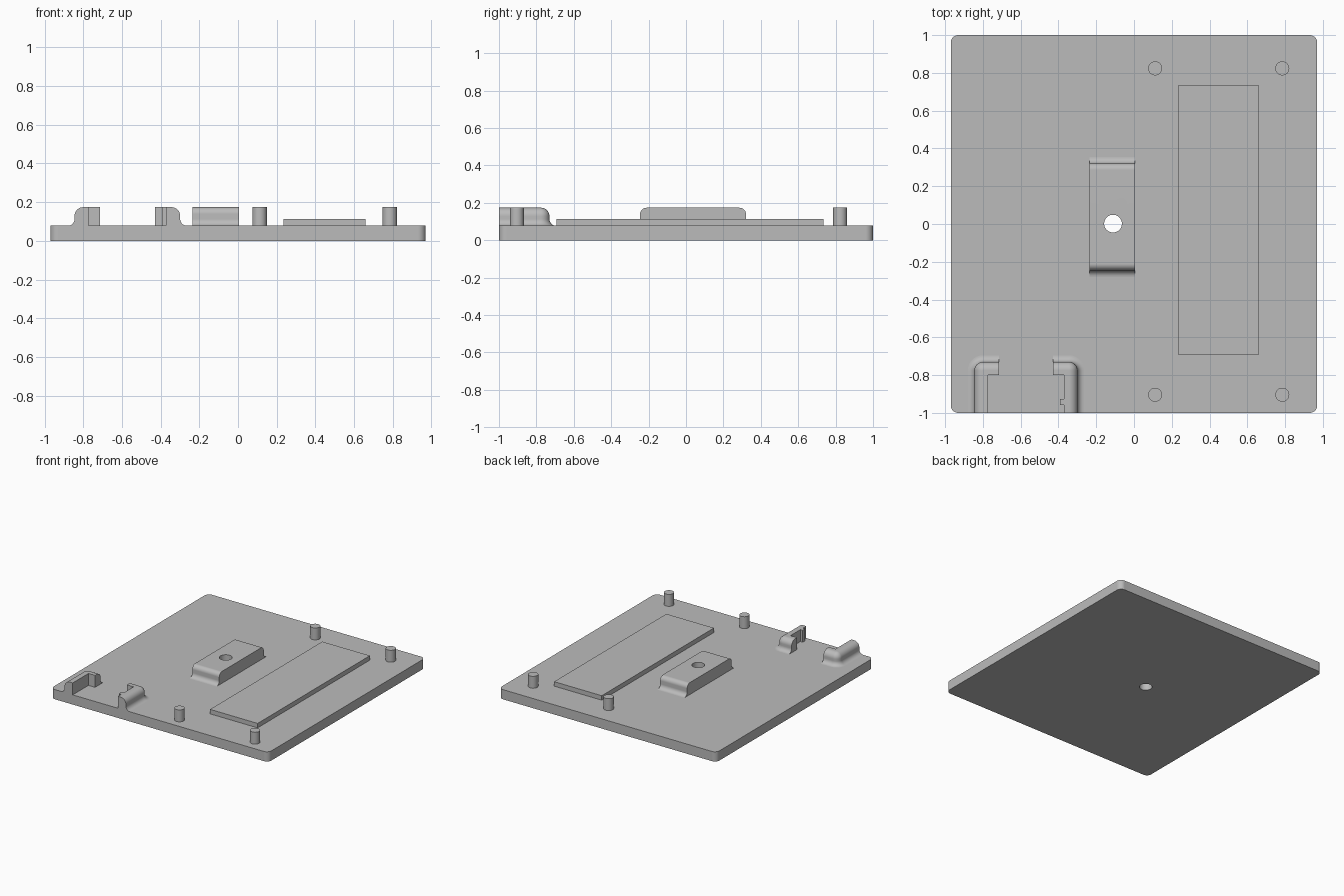
import bpy, bmesh
from math import sin, cos, pi, radians

cube = bpy.data.objects.get("Cube")
if cube:
    bpy.data.objects.remove(cube, do_unlink=True)

# Single plain grey
grey = bpy.data.materials.new("plain_grey")
grey.use_nodes = True
grey.diffuse_color = (0.5, 0.5, 0.5, 1)
grey.node_tree.nodes["Principled BSDF"].inputs["Base Color"].default_value = (0.5, 0.5, 0.5, 1)

DECK = 0.078    # top of the base plate
TOP = 0.174     # top of the raised parts
PAD = 0.114
STEPS = 8


def loft(name, rings):
    """Skin a stack of equal-length rings of 3D points and cap both ends."""
    bm = bmesh.new()
    loops = [[bm.verts.new(p) for p in ring] for ring in rings]
    n = len(loops[0])
    for a, b in zip(loops, loops[1:]):
        for i in range(n):
            j = (i + 1) % n
            bm.faces.new((a[i], a[j], b[j], b[i]))
    bm.faces.new(loops[0][::-1])
    bm.faces.new(loops[-1])
    bmesh.ops.recalc_face_normals(bm, faces=bm.faces)
    mesh = bpy.data.meshes.new(name)
    bm.to_mesh(mesh)
    bm.free()
    mesh.materials.append(grey)
    obj = bpy.data.objects.new(name, mesh)
    bpy.context.collection.objects.link(obj)
    return obj


def prism(name, outline, z0, z1):
    return loft(name, [[(x, y, z) for x, y in outline] for z in (z0, z1)])


def arc(cx, cy, r, start, end, steps=STEPS):
    return [(cx + r * cos(start + (end - start) * i / steps),
             cy + r * sin(start + (end - start) * i / steps)) for i in range(steps + 1)]


def circle(cx, cy, r):
    return arc(cx, cy, r, 0, 2 * pi, 40)[:-1]


def rectangle(x0, x1, y0, y1):
    return [(x0, y0), (x1, y0), (x1, y1), (x0, y1)]


def wall_profile(foot, crown):
    """(outward offset, height): concave fillet at the foot, rounded edge on top."""
    turn = [pi / 2 * i / STEPS for i in range(STEPS + 1)]
    low = [(foot * (1 - sin(t)), DECK + foot * (1 - cos(t))) for t in turn]
    high = [(crown * (cos(t) - 1), TOP - crown + crown * sin(t)) for t in turn]
    return low + high


def activate(obj):
    bpy.ops.object.select_all(action='DESELECT')
    obj.select_set(True)
    bpy.context.view_layer.objects.active = obj


# Base plate with rounded corners
R = 0.04
plate_outline = []
for k, (sx, sy) in enumerate(((1, 1), (-1, 1), (-1, -1), (1, -1))):
    plate_outline += arc(sx * (0.97 - R), sy * (1 - R), R, k * pi / 2, (k + 1) * pi / 2)
plate = prism("base_plate", plate_outline, 0, DECK)
parts = [plate]

# Central block, filleted at its front and back
block = loft("center_block", [
    [(x, y, z) for x, y in rectangle(-0.235, 0.005, -0.246 - o, 0.321 + o)]
    for o, z in wall_profile(0.035, 0.035)])
parts.append(block)

# Hole through the block and the plate
cutter = prism("hole_cutter", circle(-0.111, 0.002, 0.047), -0.1, 0.4)
cutter.hide_render = True
for obj in (plate, block):
    mod = obj.modifiers.new("hole", 'BOOLEAN')
    mod.operation = 'DIFFERENCE'
    mod.solver = 'EXACT'
    mod.object = cutter
    activate(obj)
    bpy.ops.object.modifier_apply(modifier=mod.name)
bpy.data.objects.remove(cutter, do_unlink=True)

# Raised rectangular pad
parts.append(prism("raised_pad", rectangle(0.236, 0.66, -0.693, 0.736), DECK, PAD))

# Four posts
for x in (0.112, 0.785):
    for y in (-0.904, 0.824):
        parts.append(prism("post", circle(x, y, 0.037), DECK, TOP))


# Pair of hooked brackets at the front edge, mirrored about their shared centre
def bracket(name, side):
    mid, outer, inner, tip = -0.572, 0.273, 0.201, 0.142
    back, hook, r = -0.73, -0.8, 0.046
    rings = []
    for o, z in wall_profile(0.035, 0.045):
        pts = [(outer + o, -1)]
        pts += arc(outer - r, back - r, r + o, 0, pi / 2)
        pts += [(tip, back + o), (tip, hook), (inner, hook), (inner, -1)]
        rings.append([(mid + side * x, y, z) for x, y in pts])
    return loft(name, rings)


parts.append(bracket("right_bracket", -1))
parts.append(bracket("left_bracket", 1))

# Small tooth inside the left bracket
parts.append(prism("bracket_tooth", rectangle(-0.392, -0.37, -0.958, -0.926), DECK, TOP))

# Smooth the curved surfaces, keep the flats flat
for obj in parts:
    activate(obj)
    bpy.ops.object.shade_smooth_by_angle(angle=radians(30))
    obj.modifiers.new("flat_caps", 'WEIGHTED_NORMAL').keep_sharp = True
